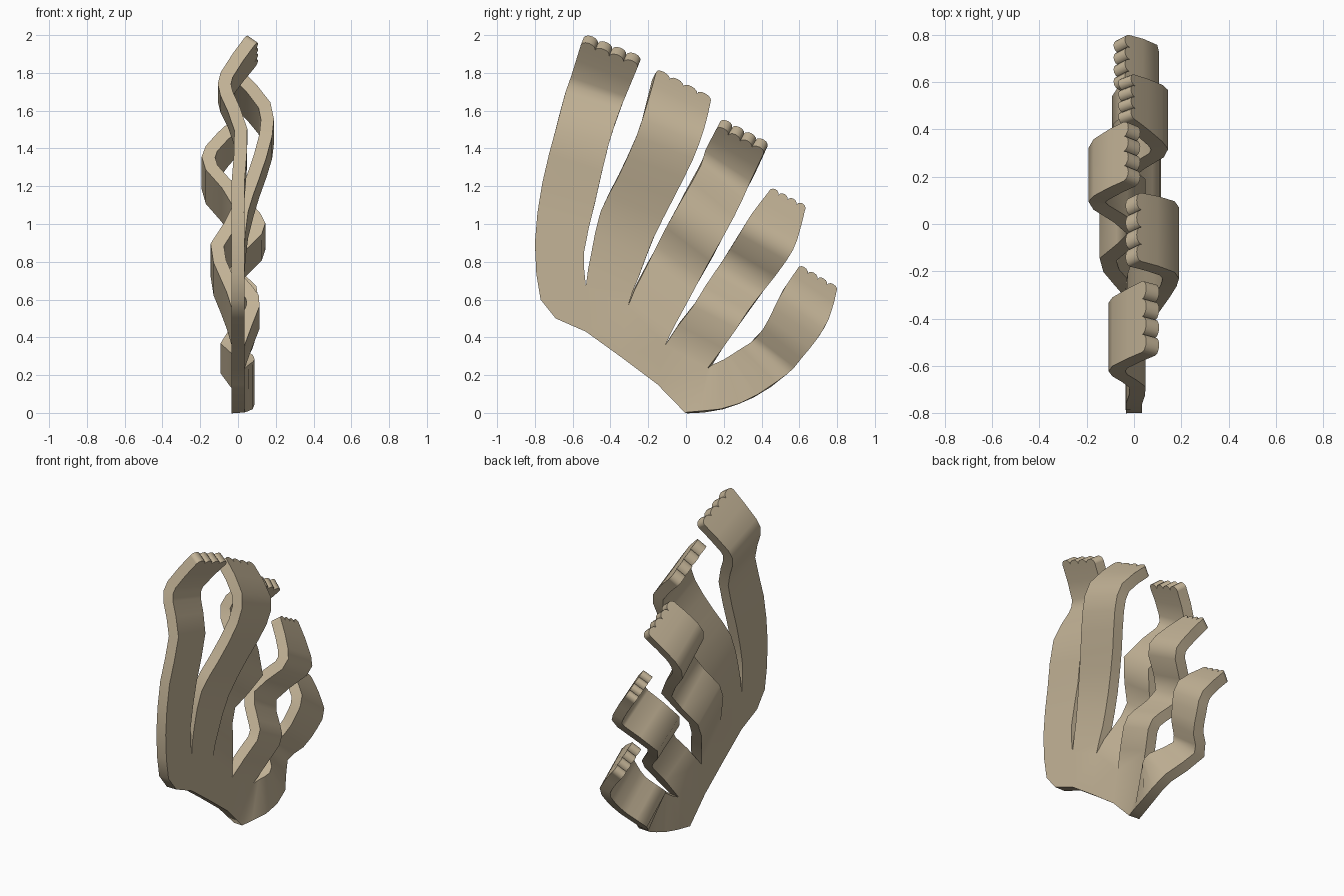
import bpy, bmesh, math
from mathutils import Vector

if "Cube" in bpy.data.objects:
    bpy.data.objects.remove(bpy.data.objects["Cube"])

bm = bmesh.new()

# shared palm rim points and slit roots (y, z)
RIM = [(-.69, .50), (-.53, .43), (-.35, .30), (-.15, .15), (0, .0)]
SLIT = [(-.77, .60), (-.53, .67), (-.31, .56), (-.11, .36), (.12, .235)]


def pair(x, ly, lz, ry, rz):
    return Vector((x, ly, lz)), Vector((x, ry, rz))


def face(points):
    bm.faces.new([bm.verts.new(p) for p in points])


def rounded(rows, first):
    """Insert a curved in-between row after each row from index first on."""
    out = rows[:first]
    for i in range(first, len(rows) - 1):
        p, a, b = rows[max(i - 1, 0)], rows[i], rows[i + 1]
        q = rows[min(i + 2, len(rows) - 1)]
        out += [a, tuple((a[k] + b[k]) * .5625 - (p[k] + q[k]) * .0625 for k in (0, 1))]
    return out + rows[-1:]


def lobe(start, rows, bumps=4, height=.028):
    """Wavy strip of quads (x, left y/z, right y/z per row) with a scalloped tip."""
    rows = rounded([pair(*r) for r in start + rows], len(start) - 1)
    for (a, b), (c, d) in zip(rows, rows[1:]):
        face([a, b, d, c])
    (a, b), (c, d) = rows[-2:]
    out = ((c + d) - (a + b)).normalized()
    tip = []
    for i in range(bumps):
        for k in range(7):
            if k == 0 and i:
                continue
            ang = math.pi * k / 6
            t = (i + .5 - .5 * math.cos(ang)) / bumps
            tip.append(c.lerp(d, t) + out * (height * math.sin(ang) + .004))
    face([c, d] + tip[::-1])


def root(i):
    return [(0, *RIM[i], *RIM[i + 1]), (0, *SLIT[i], *SLIT[i + 1])]


# tallest lobe
lobe(root(0), [(0, -.80, .90, -.54, .85), (0, -.76, 1.22, -.48, 1.12),
               (.015, -.69, 1.50, -.41, 1.42), (-.06, -.64, 1.69, -.35, 1.60),
               (-.06, -.605, 1.79, -.315, 1.69), (.06, -.55, 1.965, -.25, 1.845)])
# second lobe
lobe(root(1), [(0, -.50, .85, -.25, .72), (.02, -.45, 1.07, -.17, .93),
               (.08, -.36, 1.25, -.06, 1.15), (.147, -.26, 1.47, .04, 1.35),
               (.14, -.21, 1.63, .09, 1.49), (.01, -.17, 1.78, .12, 1.63)])
# middle lobe
lobe(root(2), [(-.06, -.24, .72, -.02, .54), (-.11, -.15, .89, .08, .72),
               (.01, -.04, 1.10, .19, .92), (-.14, .07, 1.30, .29, 1.12),
               (-.14, .11, 1.40, .35, 1.24), (-.02, .17, 1.52, .42, 1.39)])
# fourth lobe
lobe(root(3), [(.08, .04, .57, .27, .45), (.05, .09, .65, .32, .525),
               (-.05, .19, .80, .42, .66),
               (.095, .29, .96, .54, .82), (.09, .34, 1.04, .58, .90),
               (-.02, .43, 1.155, .62, 1.055)])
# lowest lobe
lobe([(0, *SLIT[4], *RIM[4])],
     [(.045, .18, .27, .19, .02), (.045, .23, .30, .37, .09),
      (-.055, .34, .37, .54, .21), (.02, .42, .46, .62, .30),
      (.06, .47, .56, .70, .40), (.065, .52, .66, .75, .49),
      (-.04, .58, .745, .785, .625)])

bmesh.ops.remove_doubles(bm, verts=bm.verts, dist=.0005)
bmesh.ops.recalc_face_normals(bm, faces=bm.faces)
mesh = bpy.data.meshes.new("wavy_frond")
bm.to_mesh(mesh)
bm.free()
frond = bpy.data.objects.new("wavy_frond", mesh)
bpy.context.collection.objects.link(frond)
bpy.context.view_layer.objects.active = frond
frond.select_set(True)

# tan colour
tan = bpy.data.materials.new("tan")
tan.diffuse_color = (.55, .455, .31, 1)
tan.use_nodes = True
tan.node_tree.nodes["Principled BSDF"].inputs["Base Color"].default_value = tan.diffuse_color
mesh.materials.append(tan)

# give the sheet its thickness
solid = frond.modifiers.new("thickness", 'SOLIDIFY')
solid.thickness = .068
solid.offset = 0
solid.use_even_offset = True
bpy.ops.object.modifier_apply(modifier=solid.name)
bpy.ops.object.shade_smooth_by_angle(angle=math.radians(75))
